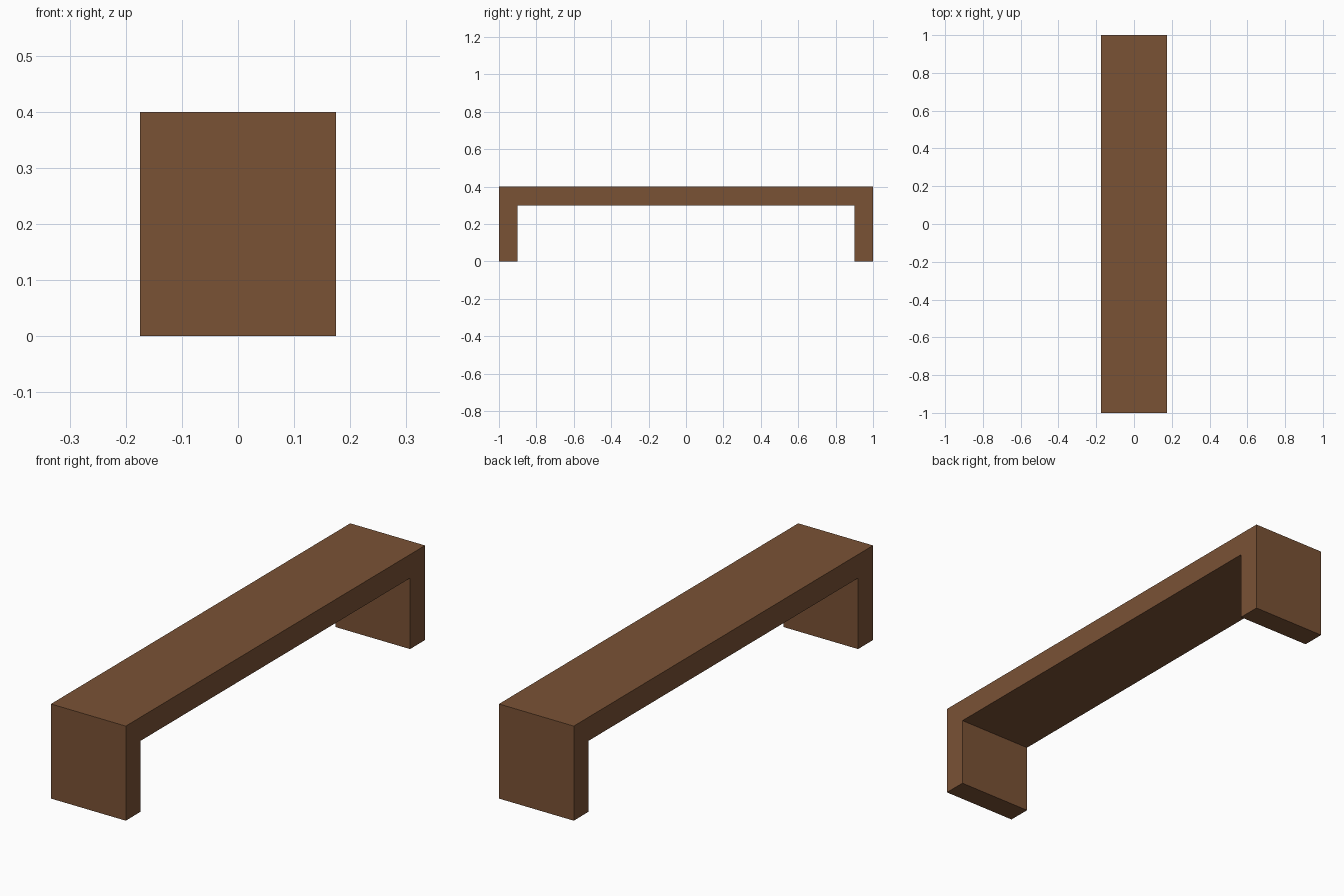
import bpy, bmesh
from mathutils import Vector

if "Cube" in bpy.data.objects:
    bpy.data.objects.remove(bpy.data.objects["Cube"])

WIDTH, HALF_LEN, HEIGHT, THICK = 0.35, 1.0, 0.40, 0.10

wood = bpy.data.materials.new("brown wood")
wood.diffuse_color = (0.195, 0.084, 0.036, 1)
wood.use_nodes = True
wood.node_tree.nodes["Principled BSDF"].inputs["Base Color"].default_value = wood.diffuse_color

# Bench: one half of the side profile (y, z), mirrored into a full arch
inner = HALF_LEN - THICK
half = [(inner, HEIGHT - THICK), (inner, 0), (HALF_LEN, 0), (HALF_LEN, HEIGHT)]
profile = half + [(-y, z) for y, z in reversed(half)]

# Extrude the profile across the bench width
bm = bmesh.new()
side = bm.faces.new([bm.verts.new((-WIDTH / 2, y, z)) for y, z in profile])
result = bmesh.ops.extrude_face_region(bm, geom=[side], use_keep_orig=True)
moved = [v for v in result["geom"] if isinstance(v, bmesh.types.BMVert)]
bmesh.ops.translate(bm, verts=moved, vec=Vector((WIDTH, 0, 0)))
bmesh.ops.recalc_face_normals(bm, faces=bm.faces)

mesh = bpy.data.meshes.new("bench")
bm.to_mesh(mesh)
bm.free()
mesh.materials.append(wood)
bench = bpy.data.objects.new("bench", mesh)
bpy.context.collection.objects.link(bench)
